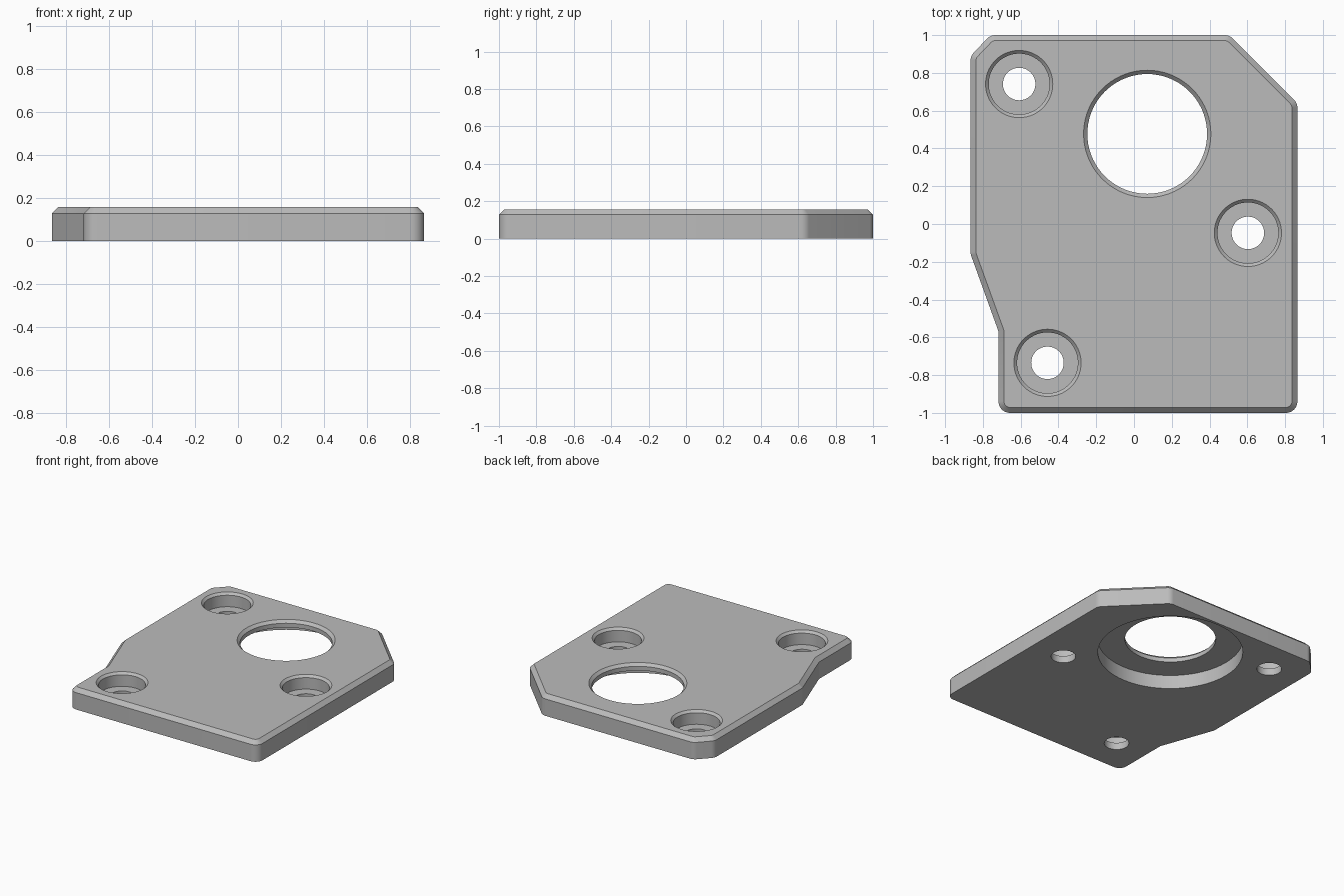
import bpy, bmesh, math
from mathutils import Vector

if "Cube" in bpy.data.objects:
    bpy.data.objects.remove(bpy.data.objects["Cube"])

HEIGHT, BEVEL = 0.157, 0.029

grey = bpy.data.materials.new("plain grey")
grey.diffuse_color = (0.5, 0.5, 0.5, 1)
grey.use_nodes = True
grey.node_tree.nodes["Principled BSDF"].inputs["Base Color"].default_value = grey.diffuse_color

# plate corners, counter-clockwise: x, y, corner radius
CORNERS = [(-0.717, -1, 0.06), (0.865, -1, 0.06), (0.865, 0.64, 0.06),
           (0.505, 1, 0.06), (-0.76, 1, 0.06), (-0.865, 0.89, 0.06),
           (-0.865, -0.16, 0.06), (-0.717, -0.57, 0)]


def outline(inset, steps=8):
    """Rounded plate outline, moved inward by inset."""
    pts = []
    n = len(CORNERS)
    for i, (x, y, r) in enumerate(CORNERS):
        p = Vector((x, y))
        a = (p - Vector(CORNERS[i - 1][:2])).normalized()
        b = (Vector(CORNERS[(i + 1) % n][:2]) - p).normalized()
        na, nb = Vector((-a.y, a.x)), Vector((-b.y, b.x))
        miter = (na + nb) / (1 + na.dot(nb))
        if r == 0:
            pts.append(p + miter * inset)
            continue
        centre = p + miter * r
        start = math.atan2(-na.y, -na.x)
        turn = a.angle(b)
        for k in range(steps + 1):
            t = start + turn * k / steps
            pts.append(centre + (r - inset) * Vector((math.cos(t), math.sin(t))))
    return pts


def mesh_from_rings(name, rings):
    """Solid skinned through equal-length rings, capped at both ends."""
    bm = bmesh.new()
    loops = [[bm.verts.new(p) for p in ring] for ring in rings]
    for lo, hi in zip(loops, loops[1:]):
        for i in range(len(lo)):
            j = (i + 1) % len(lo)
            bm.faces.new((lo[i], lo[j], hi[j], hi[i]))
    bm.faces.new(loops[0][::-1])
    bm.faces.new(loops[-1])
    bmesh.ops.recalc_face_normals(bm, faces=bm.faces)
    mesh = bpy.data.meshes.new(name)
    bm.to_mesh(mesh)
    bm.free()
    mesh.materials.append(grey)
    obj = bpy.data.objects.new(name, mesh)
    bpy.context.collection.objects.link(obj)
    return obj


def turned_cutter(name, x, y, profile, sides=72):
    """Round cutter from (radius, z) steps."""
    ang = [2 * math.pi * k / sides for k in range(sides)]
    return mesh_from_rings(name, [[(x + r * math.cos(t), y + r * math.sin(t), z)
                                   for t in ang] for r, z in profile])


# plate with bevelled top edge
low, top = outline(0), outline(BEVEL)
plate = mesh_from_rings("mounting_plate", [
    [(p.x, p.y, 0) for p in low],
    [(p.x, p.y, HEIGHT - BEVEL) for p in low],
    [(p.x, p.y, HEIGHT) for p in top]])

# large bore with a wide recess underneath and a bevelled top rim
cutters = [turned_cutter("bore_cutter", 0.07, 0.477, [
    (0.505, -0.1), (0.505, 0.105), (0.317, 0.105), (0.317, HEIGHT - 0.02),
    (0.337, HEIGHT), (0.337, HEIGHT + 0.1)])]

# counterbored screw holes
for x, y in [(-0.608, 0.741), (0.603, -0.047), (-0.458, -0.735)]:
    cutters.append(turned_cutter("screw_hole_cutter", x, y, [
        (0.086, -0.1), (0.086, 0.053), (0.161, 0.053), (0.161, HEIGHT - 0.017),
        (0.178, HEIGHT), (0.178, HEIGHT + 0.1)]))

bpy.context.view_layer.objects.active = plate
plate.select_set(True)
for cutter in cutters:
    cutter.hide_render = True
    mod = plate.modifiers.new("hole", 'BOOLEAN')
    mod.operation = 'DIFFERENCE'
    mod.solver = 'EXACT'
    mod.object = cutter
    bpy.ops.object.modifier_apply(modifier=mod.name)
    bpy.data.objects.remove(cutter)

bpy.ops.object.shade_smooth_by_angle(angle=math.radians(16))
